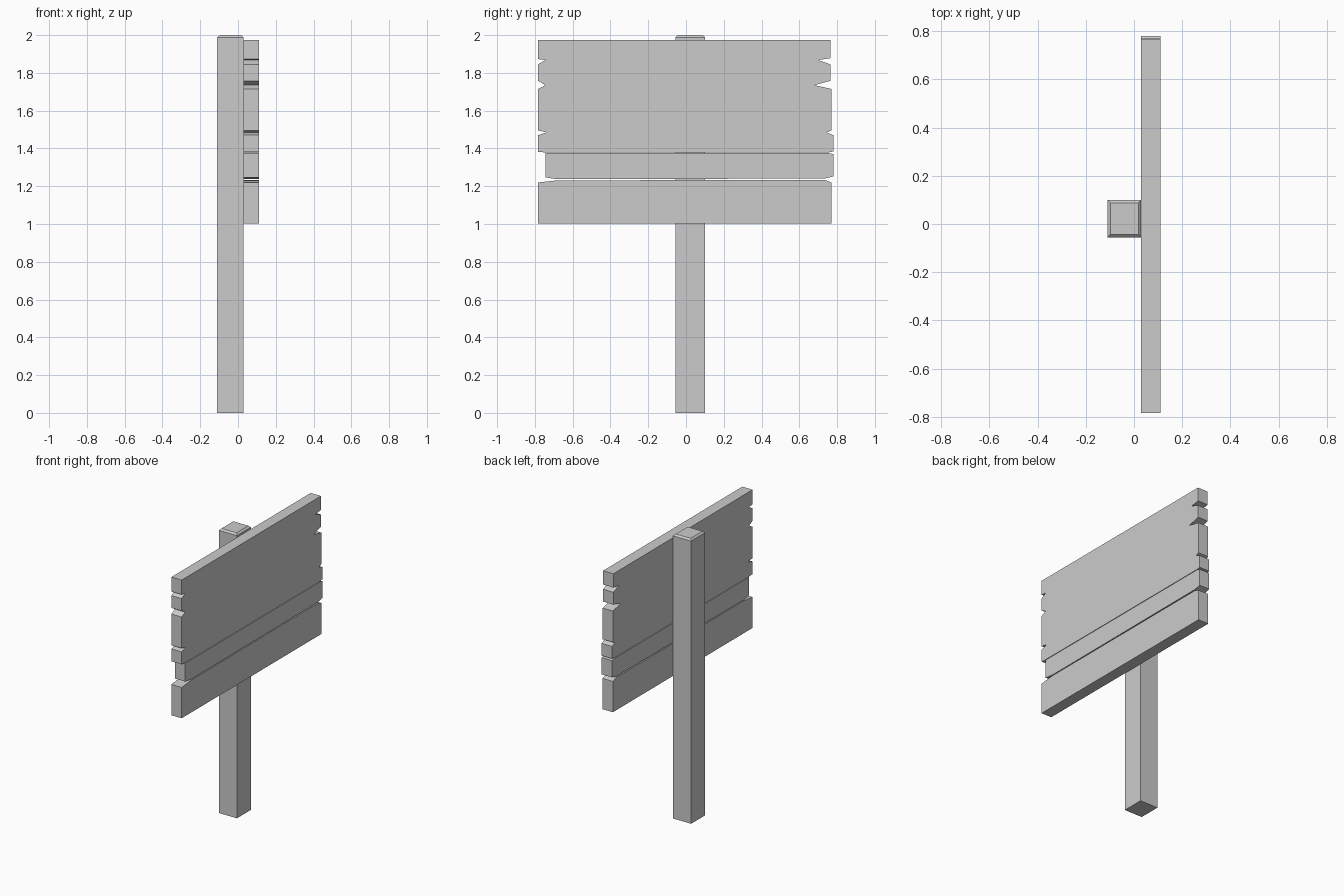
import bpy, bmesh

if "Cube" in bpy.data.objects:
    bpy.data.objects.remove(bpy.data.objects["Cube"])


def make_object(name, bm):
    bmesh.ops.recalc_face_normals(bm, faces=bm.faces)
    mesh = bpy.data.meshes.new(name)
    bm.to_mesh(mesh)
    bm.free()
    obj = bpy.data.objects.new(name, mesh)
    bpy.context.collection.objects.link(obj)
    return obj


def plank(name, profile, x0=0.03, x1=0.11):
    """Extrude a (y, z) outline through the board thickness."""
    bm = bmesh.new()
    face = bm.faces.new([bm.verts.new((x0, y, z)) for y, z in profile])
    ext = bmesh.ops.extrude_face_region(bm, geom=[face])
    verts = [v for v in ext["geom"] if isinstance(v, bmesh.types.BMVert)]
    bmesh.ops.translate(bm, verts=verts, vec=(x1 - x0, 0, 0))
    return make_object(name, bm)


# Post with chamfered top edges
bm = bmesh.new()
bmesh.ops.create_cube(bm, size=1)
for v in bm.verts:
    v.co = (v.co.x * 0.14 - 0.04, v.co.y * 0.155 + 0.0225, v.co.z * 2 + 1)
top_edges = [e for e in bm.edges if all(v.co.z > 1.9 for v in e.verts)]
bmesh.ops.bevel(bm, geom=top_edges, offset=0.012, segments=1, affect='EDGES')
make_object("post", bm)

# Planks of the board, bottom to top, with worn, tapered ends
planks = [
    [(-0.783, 1.003), (0.77, 1.003), (0.77, 1.22), (0.735, 1.233),
     (-0.68, 1.231), (-0.783, 1.22)],
    [(-0.68, 1.237), (0.735, 1.241), (0.78, 1.252), (0.78, 1.37),
     (0.755, 1.375), (-0.745, 1.375), (-0.745, 1.247)],
    [(-0.745, 1.379), (0.755, 1.379), (0.78, 1.384), (0.78, 1.47),
     (0.745, 1.485), (-0.737, 1.485), (-0.783, 1.47), (-0.783, 1.382)],
    [(-0.737, 1.485), (0.745, 1.485), (0.77, 1.495), (0.77, 1.715),
     (0.68, 1.735), (-0.745, 1.735), (-0.783, 1.715), (-0.783, 1.495)],
    [(-0.745, 1.735), (0.68, 1.735), (0.765, 1.758), (0.765, 1.845),
     (0.70, 1.868), (-0.743, 1.868), (-0.783, 1.845), (-0.783, 1.758)],
    [(-0.743, 1.868), (0.70, 1.868), (0.765, 1.878), (0.765, 1.975),
     (-0.783, 1.975), (-0.783, 1.873)],
]
for i, profile in enumerate(planks):
    plank(f"plank_{i + 1}", profile)
